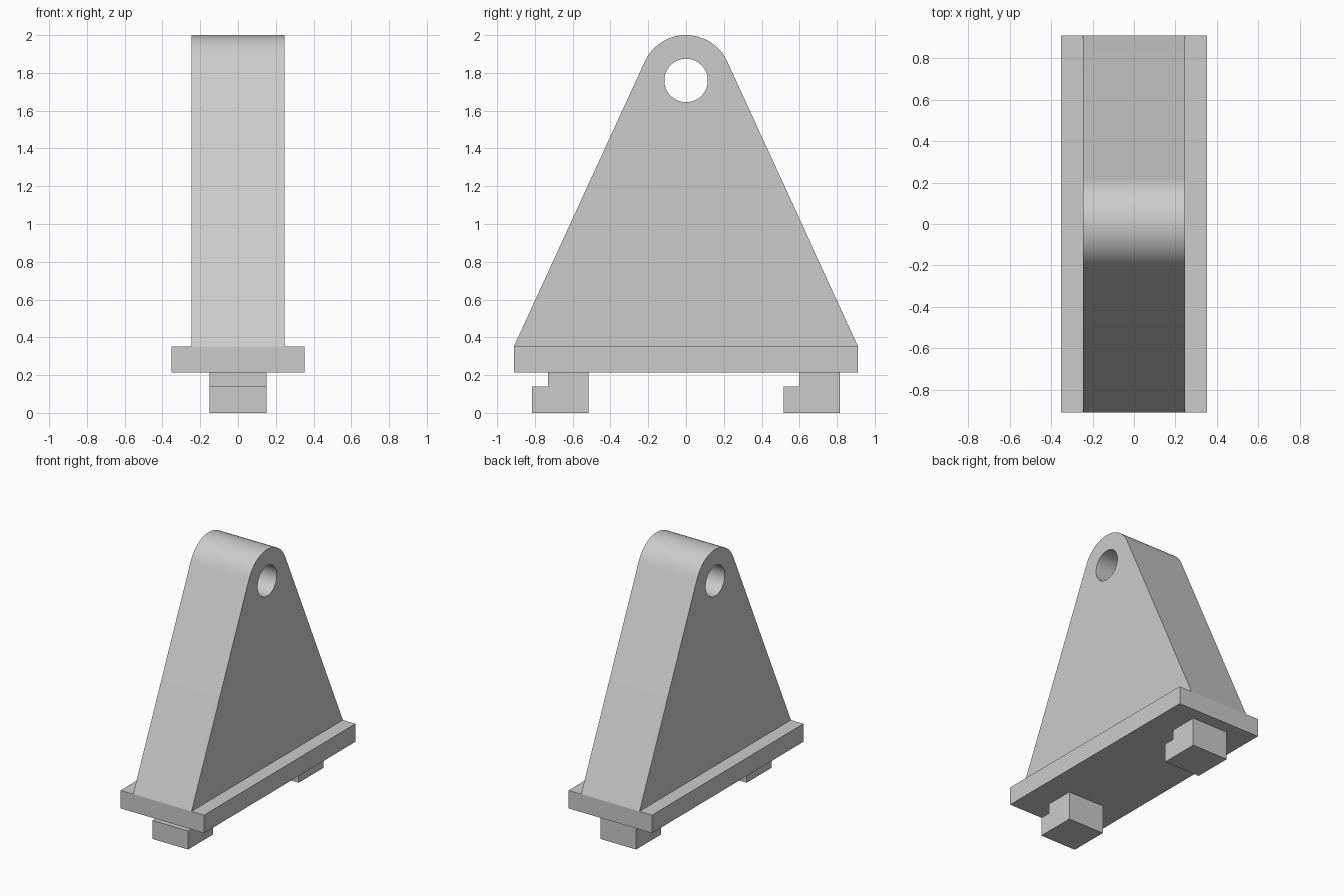
import bpy, bmesh, math

if "Cube" in bpy.data.objects:
    bpy.data.objects.remove(bpy.data.objects["Cube"])


def extrude_profile(name, points, half_width):
    """Extrude a (y, z) outline along x, centred on x = 0."""
    bm = bmesh.new()
    face = bm.faces.new([bm.verts.new((-half_width, y, z)) for y, z in points])
    res = bmesh.ops.extrude_face_region(bm, geom=[face])
    verts = [g for g in res["geom"] if isinstance(g, bmesh.types.BMVert)]
    bmesh.ops.translate(bm, verts=verts, vec=(2 * half_width, 0, 0))
    bmesh.ops.recalc_face_normals(bm, faces=bm.faces)
    mesh = bpy.data.meshes.new(name)
    bm.to_mesh(mesh)
    bm.free()
    obj = bpy.data.objects.new(name, mesh)
    bpy.context.collection.objects.link(obj)
    return obj


def arc(cz, r, a0, a1, n):
    return [(r * math.cos(a0 + (a1 - a0) * i / n),
             cz + r * math.sin(a0 + (a1 - a0) * i / n)) for i in range(n + 1)]


HALF_LEN, PLATE_BOTTOM, PLATE_TOP = 0.911, 0.215, 0.352
EYE_Z, EYE_R, HOLE_R = 1.76, 0.24, 0.115

# Base plate
extrude_profile("base_plate", [(-HALF_LEN, PLATE_BOTTOM), (HALF_LEN, PLATE_BOTTOM),
                               (HALF_LEN, PLATE_TOP), (-HALF_LEN, PLATE_TOP)], 0.352)

# Tapered upright: straight flanks tangent to the rounded top
drop = PLATE_TOP - EYE_Z
tangent = math.atan2(drop, HALF_LEN) + math.acos(EYE_R / math.hypot(HALF_LEN, drop))
outline = [(-HALF_LEN, PLATE_TOP), (HALF_LEN, PLATE_TOP)]
outline += arc(EYE_Z, EYE_R, tangent, math.pi - tangent, 40)
upright = extrude_profile("upright", outline, 0.246)

# Pin hole through the upright
cutter = extrude_profile("hole_cutter", arc(EYE_Z, HOLE_R, 0, 2 * math.pi, 64)[:-1], 0.5)
cutter.hide_render = True
cut = upright.modifiers.new("pin_hole", 'BOOLEAN')
cut.operation = 'DIFFERENCE'
cut.solver = 'EXACT'
cut.object = cutter
bpy.context.view_layer.objects.active = upright
upright.select_set(True)
bpy.ops.object.modifier_apply(modifier=cut.name)
bpy.data.objects.remove(cutter)
bpy.ops.object.shade_smooth_by_angle(angle=math.radians(20))

# Two hooked feet, both with the toe towards the front
for name, y in (("front_foot", -0.816), ("rear_foot", 0.515)):
    extrude_profile(name, [(y, 0), (y + 0.301, 0), (y + 0.301, PLATE_BOTTOM),
                           (y + 0.085, PLATE_BOTTOM), (y + 0.085, 0.141), (y, 0.141)], 0.151)
